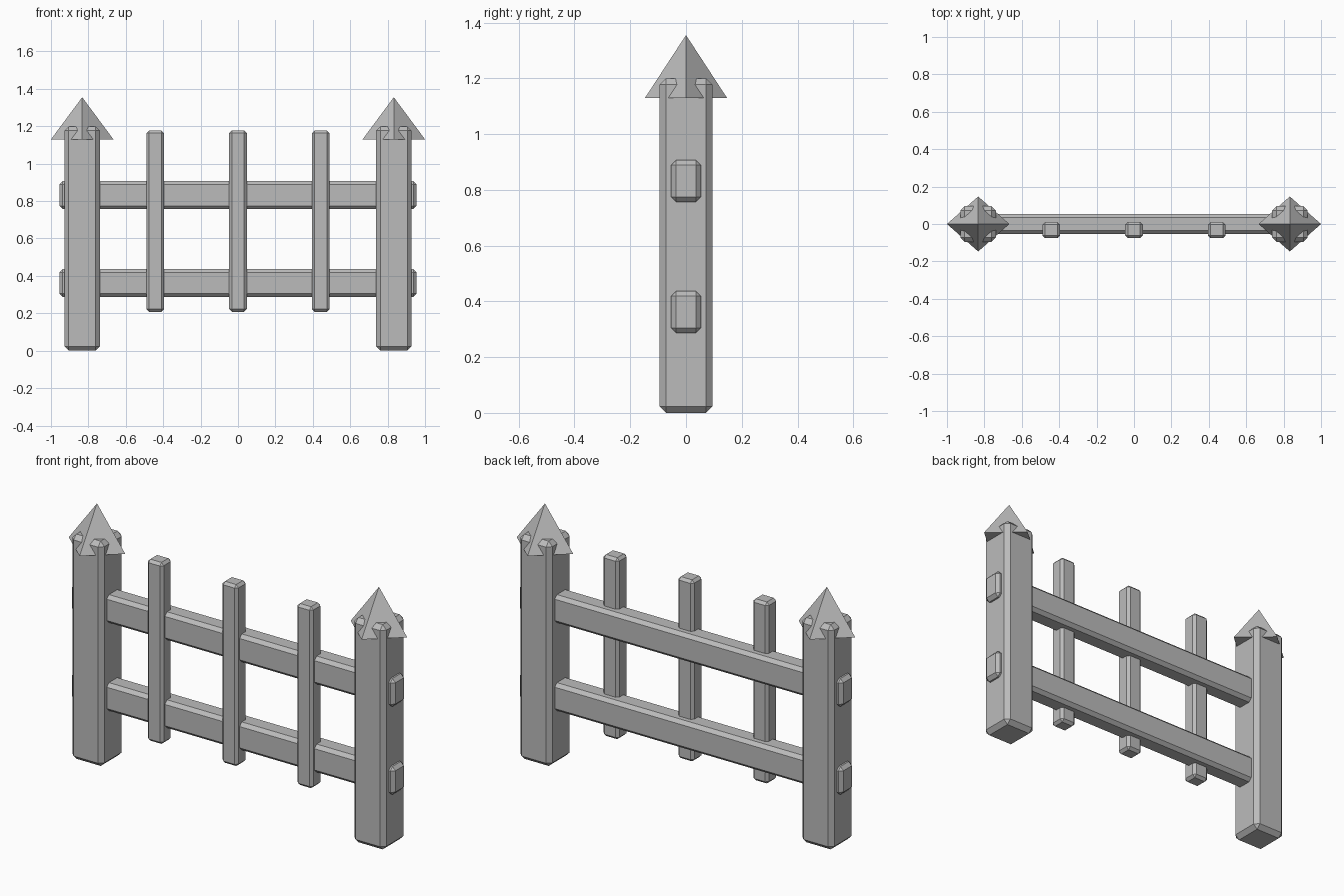
import bpy
import bmesh
from mathutils import Matrix, Vector

cube = bpy.data.objects.get("Cube")
if cube:
    bpy.data.objects.remove(cube, do_unlink=True)

GREY = (0.5, 0.5, 0.5, 1)
grey = bpy.data.materials.new("plain_grey")
grey.use_nodes = True
grey.diffuse_color = GREY
grey.node_tree.nodes["Principled BSDF"].inputs["Base Color"].default_value = GREY


def add_object(name, bm):
    mesh = bpy.data.meshes.new(name)
    bm.to_mesh(mesh)
    bm.free()
    mesh.materials.append(grey)
    obj = bpy.data.objects.new(name, mesh)
    bpy.context.collection.objects.link(obj)
    return obj


def beam(name, low, high, chamfer):
    """Box between two corners with chamfered edges."""
    low, high = Vector(low), Vector(high)
    bm = bmesh.new()
    bmesh.ops.create_cube(bm, size=1)
    bmesh.ops.scale(bm, vec=high - low, verts=bm.verts)
    bmesh.ops.translate(bm, vec=(low + high) / 2, verts=bm.verts)
    bevel = add_object(name, bm).modifiers.new("chamfer", "BEVEL")
    bevel.width = chamfer
    bevel.segments = 1


def spike(name, x):
    """Four-sided point with its corners on the axes."""
    bm = bmesh.new()
    bmesh.ops.create_cone(bm, cap_ends=True, segments=4, radius1=1,
                          radius2=0, depth=0.225)
    bmesh.ops.scale(bm, vec=(0.167, 0.147, 1), verts=bm.verts)
    bmesh.ops.translate(bm, vec=(x, 0, 1.2425), verts=bm.verts)
    add_object(name, bm)


# End posts with pointed caps
for side, x in (("right", -0.833), ("left", 0.833)):
    beam(side + "_post", (x - 0.095, -0.095, 0), (x + 0.095, 0.095, 1.2), 0.023)
    spike(side + "_post_cap", x)

# Horizontal rails passing through the posts
for level, z in (("lower", 0.287), ("upper", 0.757)):
    beam(level + "_rail", (-0.955, -0.053, z), (0.955, 0.053, z + 0.15), 0.018)

# Upright pickets on the front of the rails
for place, x in (("right", -0.442), ("middle", 0), ("left", 0.442)):
    beam(place + "_picket", (x - 0.047, -0.076, 0.208), (x + 0.047, 0.01, 1.177), 0.014)
